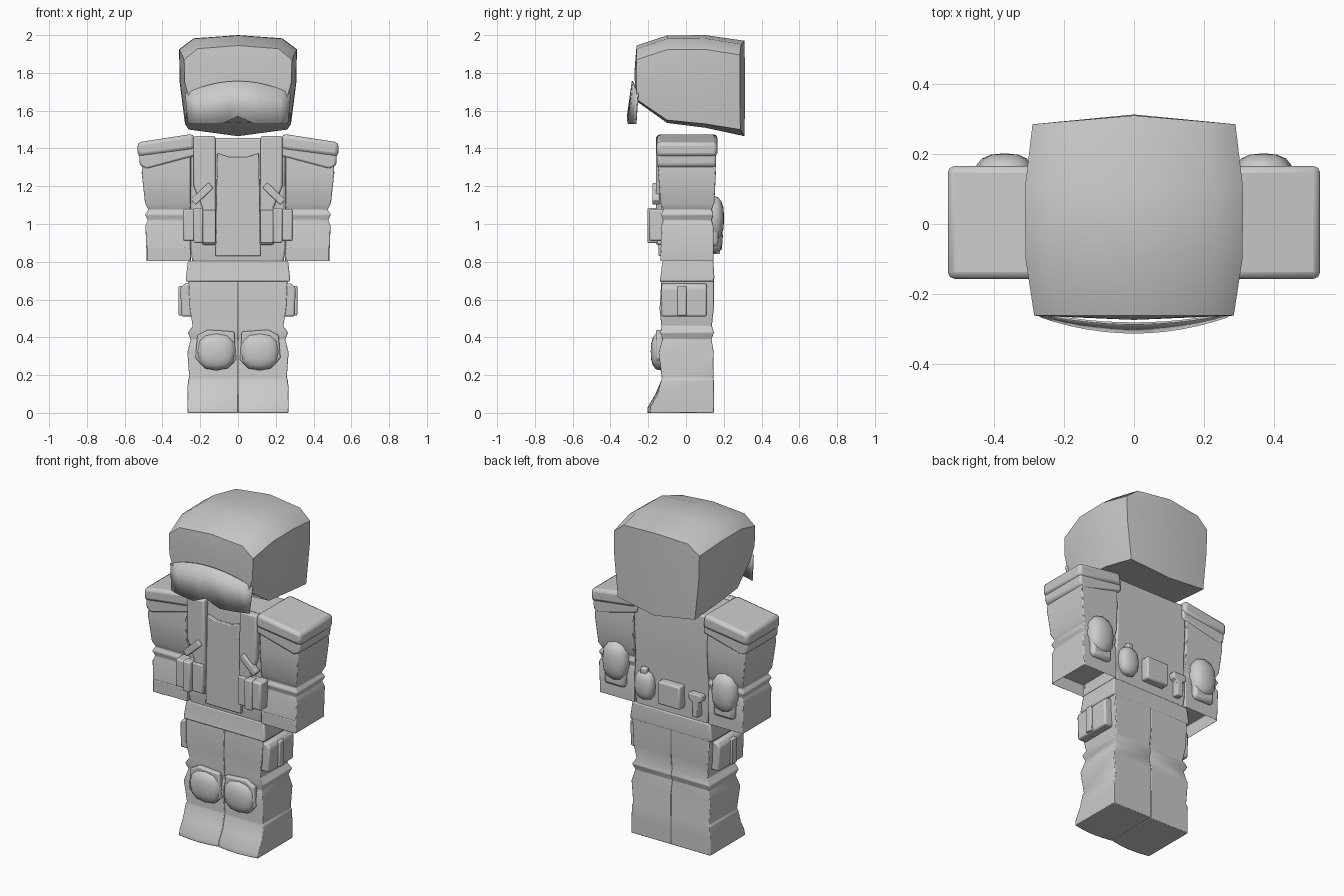
import bpy, bmesh, math
from mathutils import Matrix, Vector

if "Cube" in bpy.data.objects:
    bpy.data.objects.remove(bpy.data.objects["Cube"])

grey = bpy.data.materials.new("plain_grey")
grey.use_nodes = True
COLOUR = (0.6, 0.6, 0.6, 1)
grey.diffuse_color = COLOUR
grey.node_tree.nodes["Principled BSDF"].inputs["Base Color"].default_value = COLOUR


def finish(name, bm, mirror=False, bevel=0, angle=40):
    """Turn a bmesh into a smooth-shaded object, optionally mirrored across x."""
    bmesh.ops.recalc_face_normals(bm, faces=bm.faces)
    mesh = bpy.data.meshes.new(name)
    bm.to_mesh(mesh)
    bm.free()
    mesh.materials.append(grey)
    ob = bpy.data.objects.new(name, mesh)
    bpy.context.collection.objects.link(ob)
    if bevel:
        mod = ob.modifiers.new("bevel", 'BEVEL')
        mod.width, mod.segments, mod.limit_method = bevel, 2, 'ANGLE'
    if mirror:
        mod = ob.modifiers.new("mirror", 'MIRROR')
        mod.use_mirror_merge = False
    bpy.ops.object.select_all(action='DESELECT')
    ob.select_set(True)
    bpy.context.view_layer.objects.active = ob
    bpy.ops.object.shade_smooth_by_angle(angle=math.radians(angle))
    return ob


def bridge(bm, rings, caps=True):
    """Skin a list of equal closed point rings."""
    loops = [[bm.verts.new(p) for p in r] for r in rings]
    n = len(loops[0])
    for a, b in zip(loops, loops[1:]):
        for i in range(n):
            j = (i + 1) % n
            bm.faces.new((a[i], a[j], b[j], b[i]))
    return [bm.faces.new(lp) for lp in (loops[0], loops[-1])] if caps else loops


def block(name, rings, mirror=False, bevel=0, hollow=0):
    """Stack of rectangles (x0, x1, y0, y1, z, front bow)."""
    bm = bmesh.new()
    pts = []
    for x0, x1, y0, y1, z, bow in rings:
        front = [(x0 + (x1 - x0) * t / 4, y0 - bow * math.sin(math.pi * t / 4), z) for t in range(5)]
        pts.append(front + [(x1, y1, z), (x0, y1, z)])
    bottom = bridge(bm, pts)[0]
    if hollow:
        bmesh.ops.inset_region(bm, faces=[bottom], thickness=0.02)
        bmesh.ops.translate(bm, verts=bottom.verts, vec=(0, 0, hollow))
    return finish(name, bm, mirror, bevel)


def prism(name, outline, y0, y1, mirror=False, bevel=0.01):
    """Extrude an x-z outline along y."""
    bm = bmesh.new()
    bridge(bm, [[(x, y, z) for x, z in outline] for y in (y0, y1)])
    return finish(name, bm, mirror, bevel)


def box(name, x, y, z, mirror=False, bevel=0.01):
    return prism(name, [(x[0], z[0]), (x[1], z[0]), (x[1], z[1]), (x[0], z[1])], *y, mirror, bevel)


def dome(name, centre, size, mirror=False, segments=12):
    """Flattened, slightly squared ball facing along y."""
    bm = bmesh.new()
    bmesh.ops.create_uvsphere(bm, u_segments=segments, v_segments=8, radius=1,
                              matrix=Matrix.Rotation(math.pi / 2, 4, 'X'))
    for v in bm.verts:
        v.co = Vector([math.copysign(abs(c) ** 0.8, c) * s + o for c, s, o in zip(v.co, size, centre)])
    return finish(name, bm, mirror, angle=60)


# Helmet: half sections from front to back, mirrored into closed rings
bm = bmesh.new()
rings = []
for y, top, low, mid_low, w, bulge in ((-0.262, 1.945, 1.66, 1.65, 0.285, 0),
                                       (-0.1, 1.998, 1.55, 1.535, 0.31, 0),
                                       (0.1, 2.0, 1.53, 1.51, 0.312, 0),
                                       (0.285, 1.97, 1.50, 1.465, 0.29, 0.025)):
    half = [(0, top), (0.75 * w, top - 0.017), (w, top - 0.075), (0.99 * w, 1.75), (0.9 * w, low), (0, mid_low)]
    right = [(x, y + bulge * (1 - x / w), z) for x, z in half]
    rings.append(right + [(-x, yy, z) for x, yy, z in right[-2:0:-1]])
front, back = bridge(bm, rings)
for face, push in ((front, -0.012), (back, 0.02)):
    hub = bmesh.ops.poke(bm, faces=[face])["verts"][0]
    hub.co.y += push
finish("helmet", bm, angle=50)

# Visor: thin curved plate with a nose notch
bm = bmesh.new()
grid = []
for i in range(13):
    t = i / 6 - 1
    curve = 1 - t * t
    notch = 0.04 * max(0, 1 - abs(t) * 3)
    grid.append([bm.verts.new((0.28 * t, -0.257 - 0.03 * curve, 1.69 + 0.067 * curve)),
                 bm.verts.new((0.265 * t, -0.268 - 0.045 * curve, 1.53 + notch))])
for a, b in zip(grid, grid[1:]):
    bm.faces.new((a[0], b[0], b[1], a[1]))
visor = finish("visor", bm)
solid = visor.modifiers.new("thickness", 'SOLIDIFY')
solid.thickness = 0.006

# Torso, vest panel and jacket hem
block("torso", [(-0.24, 0.24, -0.12, 0.14, 0.79, 0), (-0.255, 0.255, -0.13, 0.14, 0.88, 0),
                (-0.245, 0.245, -0.13, 0.145, 1.1, 0), (-0.25, 0.25, -0.13, 0.15, 1.3, 0),
                (-0.25, 0.25, -0.12, 0.14, 1.455, 0)], bevel=0.01)
prism("vest_panel", [(-0.12, 0.83), (0.12, 0.83), (0.11, 1.375), (0.05, 1.355),
                     (-0.05, 1.355), (-0.11, 1.375)], -0.145, -0.12, bevel=0.005)
block("jacket_hem", [(-0.275, 0.275, -0.14, 0.148, 0.695, 0), (-0.275, 0.275, -0.135, 0.15, 0.72, 0),
                     (-0.265, 0.265, -0.125, 0.145, 0.805, 0)], bevel=0.008)

# Chest straps, diagonal tabs and front pouches
prism("chest_straps", [(0.115, 0.89), (0.19, 0.89), (0.19, 1.09), (0.235, 1.2), (0.235, 1.465), (0.12, 1.465)],
      -0.16, -0.11, True)
prism("strap_tabs", [(0.13, 1.19), (0.225, 1.10), (0.25, 1.13), (0.155, 1.22)], -0.178, -0.14, True, 0.006)
box("front_pouches", (0.19, 0.29), (-0.195, -0.1), (0.91, 1.08), True)
box("pouch_flaps", (0.185, 0.235), (-0.205, -0.15), (0.9, 1.085), True, 0.008)
box("magazine_holders", (0.118, 0.19), (-0.175, -0.13), (0.9, 1.075), True, 0.006)

# Arms with elbow folds and open sleeves
block("arms", [(0.25, 0.483, -0.135, 0.145, 0.8, 0), (0.25, 0.49, -0.13, 0.145, 0.99, 0),
               (0.25, 0.478, -0.122, 0.135, 1.02, 0), (0.25, 0.492, -0.132, 0.145, 1.05, 0),
               (0.25, 0.475, -0.12, 0.135, 1.075, 0), (0.25, 0.492, -0.135, 0.15, 1.11, 0),
               (0.25, 0.51, -0.148, 0.158, 1.27, 0), (0.25, 0.5, -0.14, 0.15, 1.4, 0)],
      True, 0.005, hollow=0.08)
prism("shoulder_pads_lower", [(0.225, 1.36), (0.485, 1.29), (0.52, 1.31), (0.523, 1.37), (0.225, 1.42)],
      -0.15, 0.158, True, 0.012)
prism("shoulder_pads_upper", [(0.225, 1.395), (0.53, 1.355), (0.533, 1.432), (0.235, 1.478)],
      -0.157, 0.166, True, 0.02)
dome("elbow_pads", (0.37, 0.14, 1.03), (0.085, 0.062, 0.12), True)
box("elbow_pad_skirts", (0.3, 0.44), (0.12, 0.172), (0.88, 1.0), True, 0.02)

# Legs, boots included
block("legs", [(0, 0.268, -0.19, 0.147, 0, 0.015), (0, 0.268, -0.188, 0.147, 0.03, 0.015),
               (0, 0.268, -0.15, 0.147, 0.1, 0.012), (0, 0.265, -0.13, 0.147, 0.175, 0),
               (0, 0.258, -0.128, 0.145, 0.185, 0), (0, 0.268, -0.145, 0.147, 0.32, 0),
               (0, 0.25, -0.125, 0.135, 0.39, 0), (0, 0.265, -0.135, 0.148, 0.425, 0),
               (0, 0.24, -0.13, 0.137, 0.46, 0), (0, 0.255, -0.14, 0.147, 0.55, 0),
               (0, 0.262, -0.13, 0.147, 0.71, 0)], True, 0.004)
dome("knee_pads", (0.115, -0.135, 0.325), (0.105, 0.052, 0.1), True)
prism("knee_pad_backs", [(0.01, 0.28), (0.06, 0.235), (0.17, 0.235), (0.225, 0.29),
                         (0.215, 0.41), (0.16, 0.44), (0.02, 0.43)], -0.158, -0.12, True, 0.008)

# Thigh pouches with a closing strip
prism("thigh_pouches", [(0.24, 0.51), (0.3, 0.51), (0.305, 0.66), (0.285, 0.685), (0.24, 0.685)], -0.13, 0.11, True)
box("thigh_pouch_strips", (0.25, 0.314), (-0.045, 0.002), (0.515, 0.672), True, 0.006)

# Belt gear on the back: canteen, pouch, holstered tool
dome("canteen", (0.17, 0.15, 0.935), (0.065, 0.045, 0.09))
box("canteen_cap", (0.15, 0.19), (0.14, 0.175), (1.0, 1.045), bevel=0.008)
box("back_pouch", (-0.09, 0.06), (0.13, 0.19), (0.86, 1.0))
prism("tool", [(-0.14, 0.98), (-0.23, 0.98), (-0.23, 0.945), (-0.205, 0.93), (-0.205, 0.84),
               (-0.165, 0.84), (-0.165, 0.93), (-0.14, 0.945)], 0.13, 0.18, bevel=0.006)
